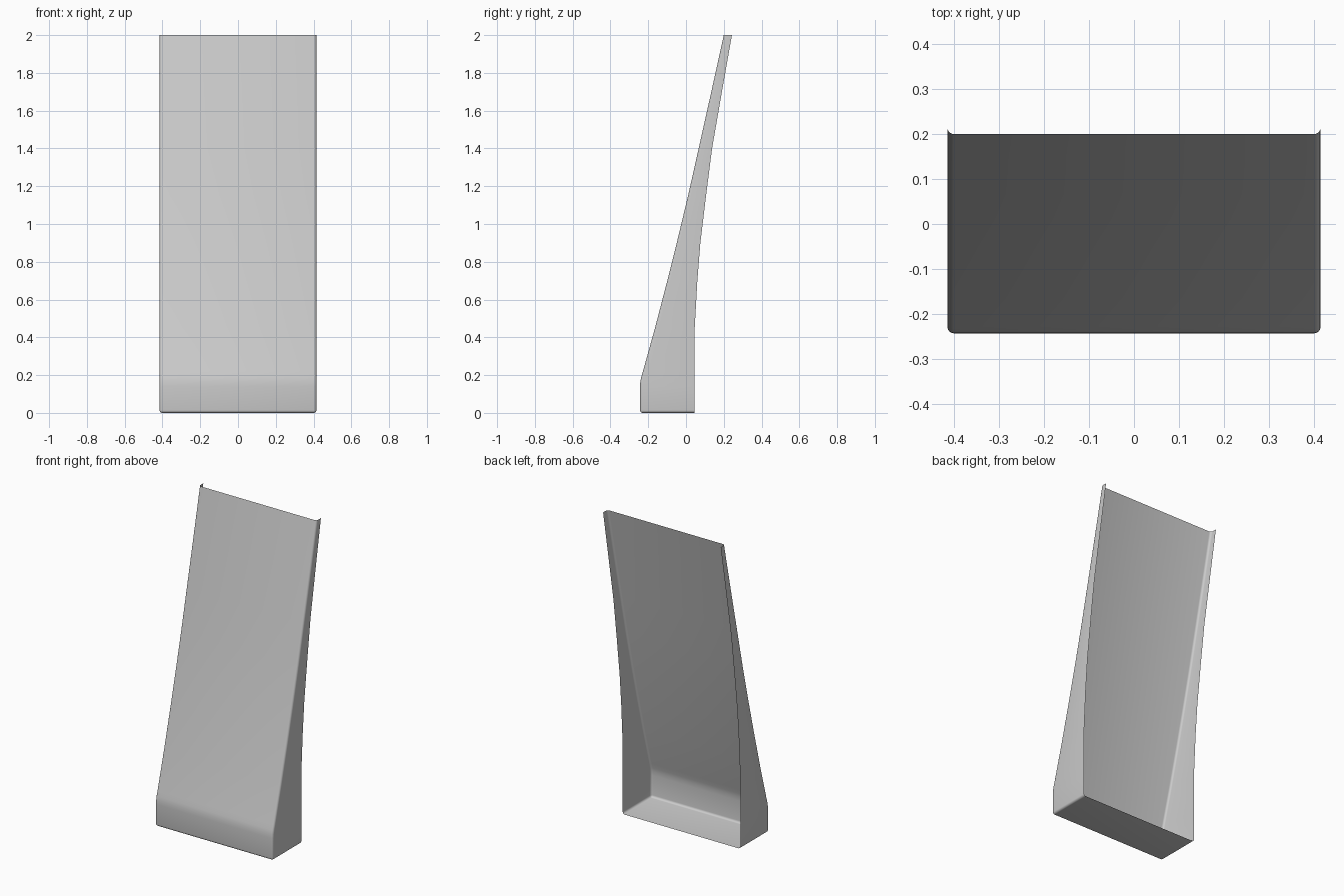
import bpy, bmesh

if "Cube" in bpy.data.objects:
    bpy.data.objects.remove(bpy.data.objects["Cube"])

HALF_WIDTH = 0.415
# Side profile stations: height, front y, back-edge y
STATIONS = [
    (0.00, -0.243, 0.045), (0.14, -0.243, 0.045), (0.165, -0.242, 0.045),
    (0.19, -0.237, 0.045), (0.22, -0.228, 0.045), (0.45, -0.164, 0.046),
    (0.70, -0.099, 0.060), (0.90, -0.049, 0.076), (1.15, 0.011, 0.106),
    (1.40, 0.067, 0.138), (1.70, 0.134, 0.190), (2.00, 0.200, 0.243),
]

bm = bmesh.new()
rows = []
for z, front, back in STATIONS:
    rows.append([bm.verts.new(p) for p in (
        (-HALF_WIDTH, back, z), (-HALF_WIDTH, front, z),
        (HALF_WIDTH, front, z), (HALF_WIDTH, back, z))])

# Left wall, front panel and right wall; back and top stay open
for lo, hi in zip(rows, rows[1:]):
    for i in range(3):
        bm.faces.new((lo[i], lo[i + 1], hi[i + 1], hi[i]))

# Floor
bm.faces.new(rows[0][::-1][1:] + rows[0][-1:])
bm.normal_update()

# Round the upright corners and the bottom rim
rim = [e for e in bm.edges
       if len(e.link_faces) == 2 and e.calc_face_angle() > 1.0]
bmesh.ops.bevel(bm, geom=rim, offset=0.014, segments=4, profile=0.5,
                affect='EDGES')

mesh = bpy.data.meshes.new("curved_shell_panel")
for f in bm.faces:
    f.smooth = True
floor = [f for f in bm.faces if f.normal.z < -0.99]
if floor[0].normal.z > 0:
    bmesh.ops.reverse_faces(bm, faces=floor)
bm.to_mesh(mesh)
bm.free()
panel = bpy.data.objects.new("curved_shell_panel", mesh)
bpy.context.collection.objects.link(panel)
